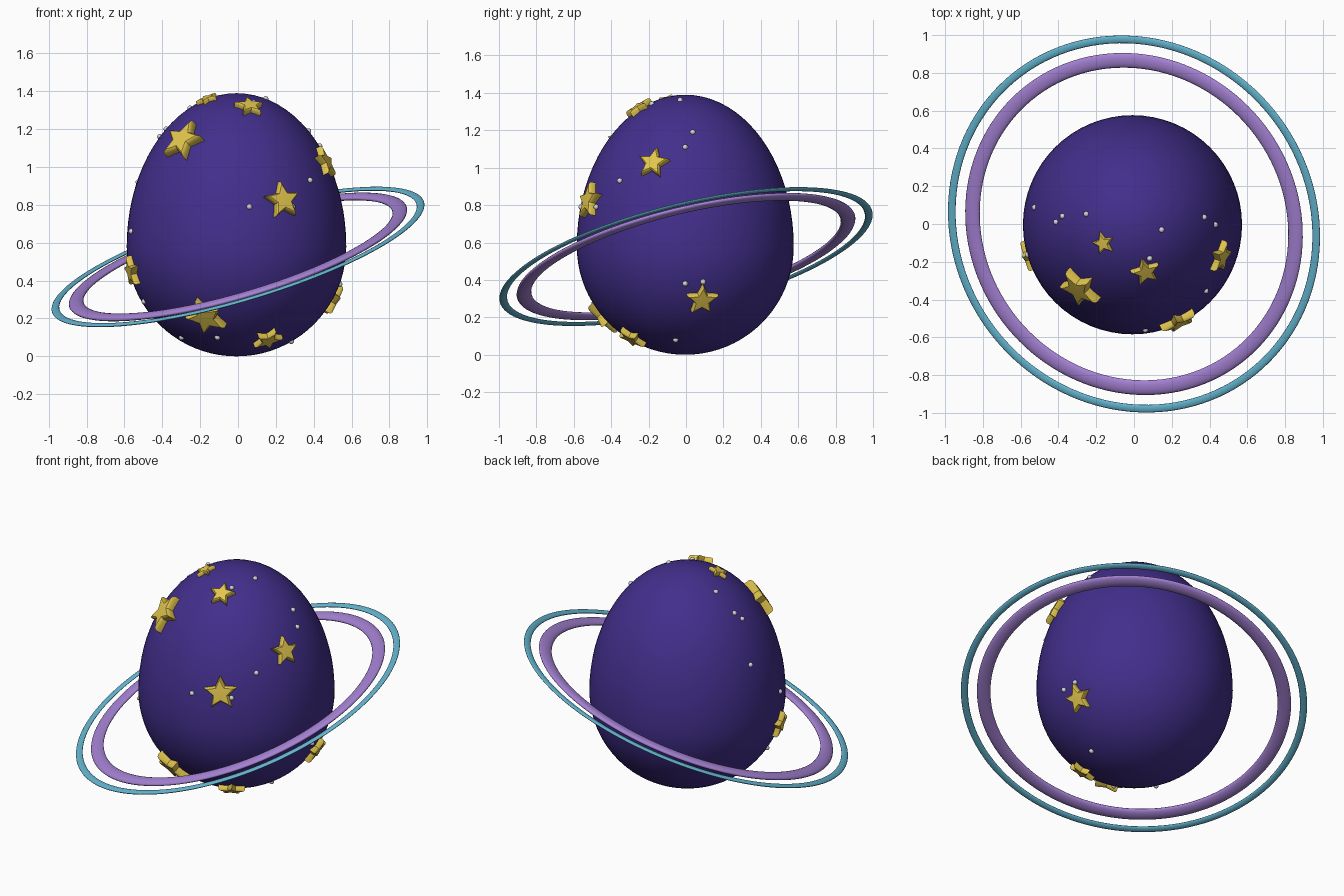
import bpy, bmesh, math
from mathutils import Matrix, Vector

if "Cube" in bpy.data.objects:
    bpy.data.objects.remove(bpy.data.objects["Cube"])

EGG_R, EGG_TOP = 0.58, 0.81            # lower sphere radius, upper half height
EGG_C = Vector((-0.008, -0.004, 0.58))
RING_C = Vector((0, 0, 0.525))
RING_N = Vector((-0.277, -0.228, 0.933)).normalized()


def material(name, rgb):
    m = bpy.data.materials.new(name)
    m.diffuse_color = (*rgb, 1)
    m.use_nodes = True
    m.node_tree.nodes["Principled BSDF"].inputs["Base Color"].default_value = m.diffuse_color
    return m


INDIGO = material("deep indigo", (0.055, 0.028, 0.262))
LILAC = material("lilac", (0.376, 0.223, 0.658))
AQUA = material("aqua", (0.130, 0.470, 0.640))
GOLD = material("gold", (0.760, 0.560, 0.075))
PALE = material("pale grey", (0.65, 0.65, 0.70))


def finish(bm, name, mat, matrix=None, smooth=180):
    bmesh.ops.recalc_face_normals(bm, faces=bm.faces[:])
    me = bpy.data.meshes.new(name)
    bm.to_mesh(me)
    bm.free()
    ob = bpy.data.objects.new(name, me)
    bpy.context.collection.objects.link(ob)
    me.materials.append(mat)
    if matrix:
        ob.matrix_world = matrix
    bpy.ops.object.select_all(action='DESELECT')
    ob.select_set(True)
    bpy.context.view_layer.objects.active = ob
    bpy.ops.object.shade_smooth_by_angle(angle=math.radians(smooth))
    return ob


def surface_frame(azimuth, z):
    """Matrix on the egg surface: x sideways, y uphill, z outward."""
    a = math.radians(azimuth)
    h = EGG_TOP if z > EGG_C.z else EGG_R
    dz = z - EGG_C.z
    r = EGG_R * math.sqrt(max(0, 1 - (dz / h) ** 2))
    n = Vector((r * math.cos(a) / EGG_R ** 2, r * math.sin(a) / EGG_R ** 2, dz / h ** 2)).normalized()
    u = Vector((-math.sin(a), math.cos(a), 0))
    v = n.cross(u)
    rot = Matrix((u, v, n)).transposed().to_4x4()
    pos = EGG_C + Vector((r * math.cos(a), r * math.sin(a), dz))
    return Matrix.Translation(pos) @ rot


# Egg body: sphere with a stretched upper half
bm = bmesh.new()
bmesh.ops.create_uvsphere(bm, u_segments=64, v_segments=40, radius=EGG_R)
for v in bm.verts:
    if v.co.z > 0:
        v.co.z *= EGG_TOP / EGG_R
finish(bm, "egg_body", INDIGO, Matrix.Translation(EGG_C))


# Tilted rings with a flattened tube section
def ring(name, major, minor, mat, segs=128, sides=16):
    bm = bmesh.new()
    loops = []
    for i in range(segs):
        a = 2 * math.pi * i / segs
        loop = []
        for j in range(sides):
            t = 2 * math.pi * j / sides
            r = major + minor * math.cos(t)
            loop.append(bm.verts.new((r * math.cos(a), r * math.sin(a), 0.4 * minor * math.sin(t))))
        loops.append(loop)
    for i in range(segs):
        p, q = loops[i], loops[(i + 1) % segs]
        for j in range(sides):
            k = (j + 1) % sides
            bm.faces.new((p[j], q[j], q[k], p[k]))
    rot = RING_N.to_track_quat('Z', 'Y').to_matrix().to_4x4()
    finish(bm, name, mat, Matrix.Translation(RING_C) @ rot)


ring("inner_ring", 0.89, 0.040, LILAC)
ring("outer_ring", 1.004, 0.021, AQUA)


# Raised stars: five-pointed slabs with rounded edges
def star(name, azimuth, z, radius, turn):
    bm = bmesh.new()
    pts = []
    for i in range(10):
        a = math.radians(90 + turn + 36 * i)
        r = radius * (1 if i % 2 == 0 else 0.48)
        pts.append(Vector((r * math.cos(a), r * math.sin(a), 0)))
    # (height, scale) of each outline layer
    layers = []
    for h, s in ((-0.018, 0.86), (-0.010, 1), (0.018, 1), (0.027, 0.94), (0.031, 0.82)):
        layers.append([bm.verts.new((p.x * s, p.y * s, h * radius / 0.09)) for p in pts])
    for lo, hi in zip(layers, layers[1:]):
        for i in range(10):
            j = (i + 1) % 10
            bm.faces.new((lo[i], lo[j], hi[j], hi[i]))
    for loop, h in ((layers[0], -0.018), (layers[-1], 0.033)):
        c = bm.verts.new((0, 0, h * radius / 0.09))
        for i in range(10):
            bm.faces.new((loop[i], loop[(i + 1) % 10], c))
    finish(bm, name, GOLD, surface_frame(azimuth, z), 35)


STARS = [(-130, 1.13, 0.122, -8), (-74.5, 1.31, 0.080, 0), (-147.5, 1.35, 0.062, 0),
         (-64.5, 0.82, 0.103, 5), (-20, 1.02, 0.090, -5), (-163.5, 0.45, 0.085, 0),
         (-110, 0.22, 0.115, 18), (-60, 0.10, 0.083, -5), (10, 0.30, 0.090, 0)]
for i, s in enumerate(STARS):
    star(f"star_{i + 1}", *s)

# Small round dots, as (azimuth, height)
DOTS = [(-83, 0.79), (-42, 0.93), (-58, 0.79), (-10, 1.36), (6, 1.19), (0, 1.11),
        (-63, 1.34), (167, 1.31), (173, 1.20), (178, 1.16), (170, 0.92), (-164, 0.66),
        (-166, 0.29), (-108, 0.10), (-153, 0.10), (-10, 0.08), (0, 0.38), (10, 0.39)]
for i, (az, z) in enumerate(DOTS):
    bm = bmesh.new()
    bmesh.ops.create_uvsphere(bm, u_segments=12, v_segments=8, radius=0.015)
    finish(bm, f"dot_{i + 1}", PALE, surface_frame(az, z))
